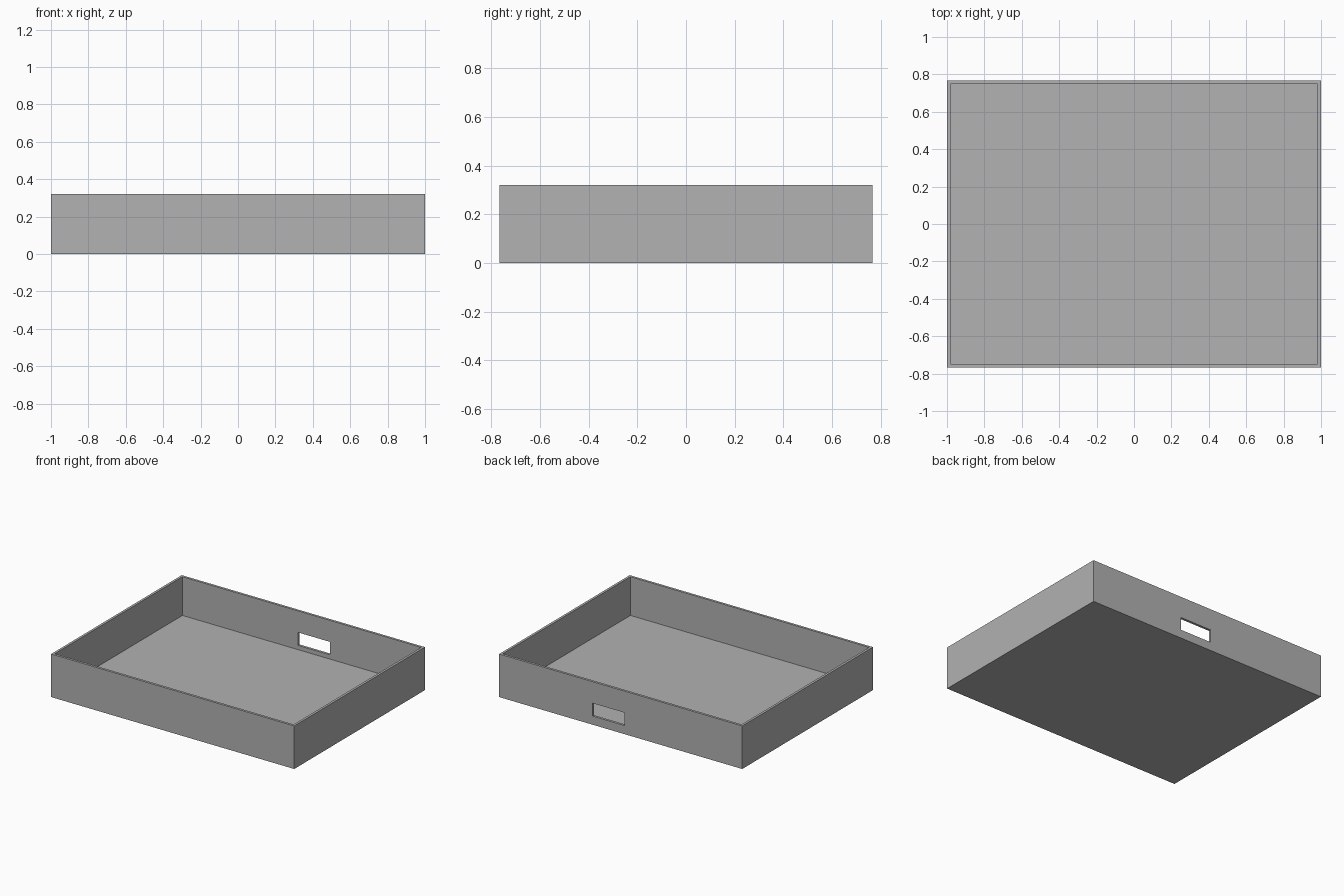
import bpy
import bmesh
from mathutils import Matrix, Vector

default = bpy.data.objects.get("Cube")
if default:
    bpy.data.objects.remove(default, do_unlink=True)

WIDTH, DEPTH, HEIGHT = 2.0, 1.535, 0.32
WALL, FLOOR = 0.018, 0.032

grey = bpy.data.materials.new("light grey")
grey.use_nodes = True
colour = (0.445, 0.445, 0.445, 1)
grey.diffuse_color = colour
grey.node_tree.nodes["Principled BSDF"].inputs["Base Color"].default_value = colour


def make_box(name, low, high):
    """Box between two opposite corners."""
    low, high = Vector(low), Vector(high)
    bm = bmesh.new()
    place = Matrix.Translation((low + high) / 2) @ Matrix.Diagonal((high - low).to_4d())
    bmesh.ops.create_cube(bm, size=1, matrix=place)
    mesh = bpy.data.meshes.new(name)
    bm.to_mesh(mesh)
    bm.free()
    mesh.materials.append(grey)
    obj = bpy.data.objects.new(name, mesh)
    bpy.context.collection.objects.link(obj)
    return obj


# Open tray: solid block with the top inset and pushed down to the floor
x, y = WIDTH / 2, DEPTH / 2
tray = make_box("tray", (-x, -y, 0), (x, y, HEIGHT))
bm = bmesh.new()
bm.from_mesh(tray.data)
bm.normal_update()
top = max(bm.faces, key=lambda f: f.calc_center_median().z)
bmesh.ops.inset_region(bm, faces=[top], thickness=WALL, use_even_offset=True)
inner = bmesh.ops.extrude_discrete_faces(bm, faces=[top])["faces"]
bmesh.ops.translate(bm, verts=inner[0].verts, vec=(0, 0, FLOOR - HEIGHT))
bmesh.ops.recalc_face_normals(bm, faces=bm.faces)
bm.to_mesh(tray.data)
bm.free()

# Rectangular slot through the back wall
cutter = make_box("slot_cutter", (-0.03, y - 0.1, 0.064), (0.23, y + 0.1, 0.16))
cutter.hide_render = True
cut = tray.modifiers.new("slot", "BOOLEAN")
cut.operation = "DIFFERENCE"
cut.solver = "EXACT"
cut.object = cutter
bpy.context.view_layer.objects.active = tray
bpy.ops.object.modifier_apply(modifier=cut.name)
bpy.data.objects.remove(cutter, do_unlink=True)
